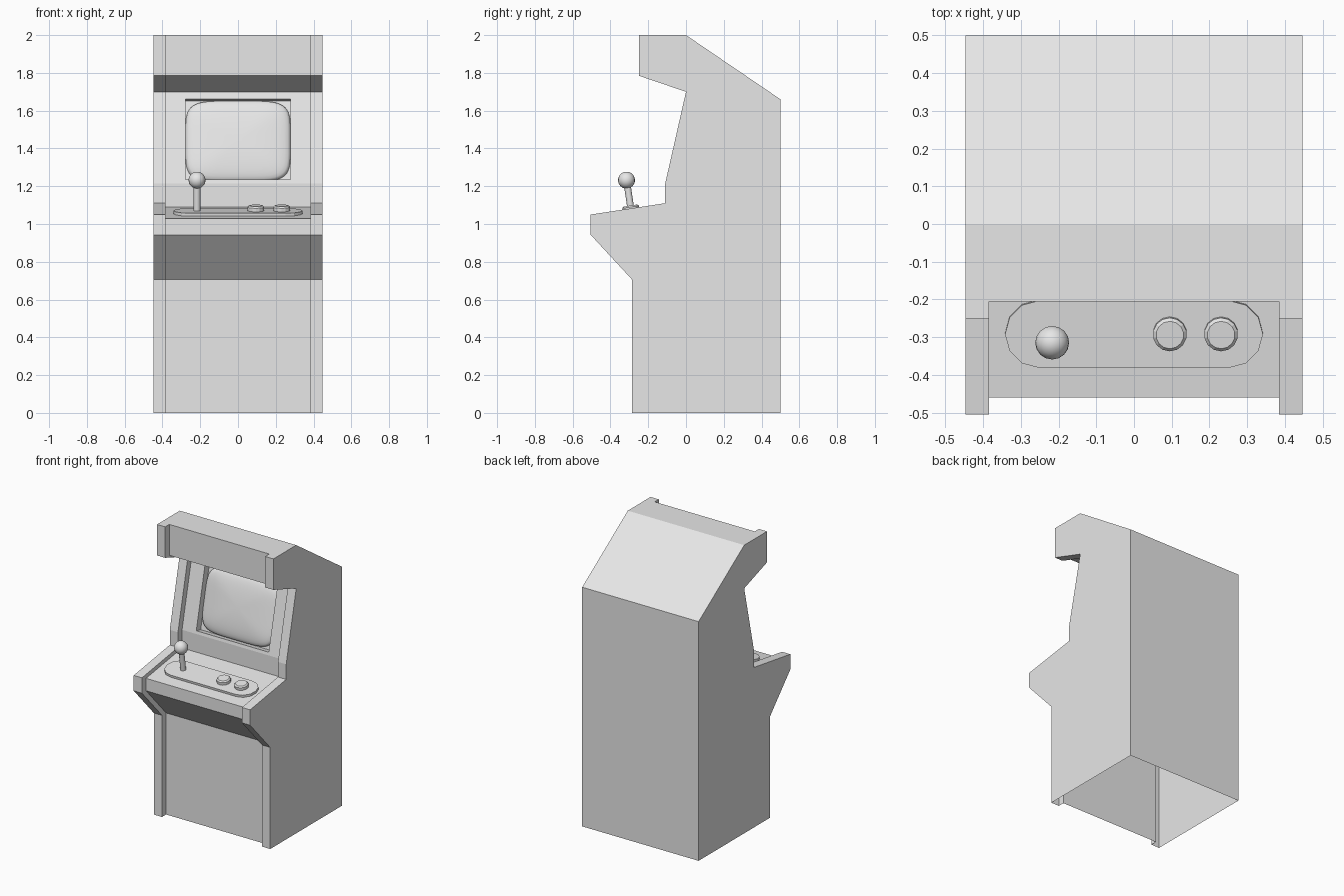
import bpy, bmesh, math
from mathutils import Matrix, Vector

cube = bpy.data.objects.get("Cube")
if cube:
    bpy.data.objects.remove(cube, do_unlink=True)

GREY = (0.8, 0.8, 0.8, 1)
mat = bpy.data.materials.new("light grey")
mat.use_nodes = True
mat.diffuse_color = GREY
mat.node_tree.nodes["Principled BSDF"].inputs["Base Color"].default_value = GREY


def finish(name, bm, matrix=None, smooth=None):
    bmesh.ops.recalc_face_normals(bm, faces=bm.faces)
    mesh = bpy.data.meshes.new(name)
    bm.to_mesh(mesh)
    bm.free()
    mesh.materials.append(mat)
    ob = bpy.data.objects.new(name, mesh)
    bpy.context.collection.objects.link(ob)
    if matrix:
        ob.matrix_world = matrix
    if smooth:
        bpy.ops.object.select_all(action='DESELECT')
        ob.select_set(True)
        bpy.context.view_layer.objects.active = ob
        bpy.ops.object.shade_smooth_by_angle(angle=math.radians(smooth))
    return ob


# Cabinet shell: open underneath, front recessed between the side rims
W, I, INSET = 0.447, 0.384, 0.045
rim = [(-.285, 0), (-.285, .705), (-.505, .943), (-.505, 1.05), (-.11, 1.11),
       (-.11, 1.215), (0, 1.70), (-.25, 1.785), (-.25, 2)]
rear = [(0, 2), (.5, 1.66), (.5, 0)]
inner = [(y + INSET, z) for y, z in rim]
for i in (3, 4):                                  # control deck sits lower
    inner[i] = (inner[i][0], inner[i][1] - .021)

bm = bmesh.new()


def column(x, pts):
    return [bm.verts.new((x, y, z)) for y, z in pts]


cols = [column(-W, rim), column(-I, rim), column(-I, inner),
        column(I, inner), column(I, rim), column(W, rim)]
backs = [column(-W, rear), column(W, rear)]
SCREEN_ROW = 5
for c, (a, b) in enumerate(zip(cols, cols[1:])):
    for r in range(len(rim) - 1):
        if not (c == 2 and r == SCREEN_ROW):
            bm.faces.new((a[r], b[r], b[r + 1], a[r + 1]))
bm.faces.new([c[-1] for c in cols] + [backs[1][0], backs[0][0]])
for r in range(2):
    bm.faces.new((backs[0][r], backs[1][r], backs[1][r + 1], backs[0][r + 1]))
for front, back in ((cols[0], backs[0]), (cols[5], backs[1])):
    bm.faces.new(front + back)

# Screen opening cut into the sloping panel
lo, hi = (Vector((0, *inner[k])) for k in (SCREEN_ROW, SCREEN_ROW + 1))
slope = (hi - lo).normalized()
inward = Vector((0, slope.z, -slope.y))
HX, Z0, Z1, DEPTH = .278, 1.235, 1.662, .05


def on_panel(x, z, depth=0):
    p = lo.lerp(hi, (z - lo.z) / (hi.z - lo.z)) + inward * depth
    return Vector((x, p.y, p.z))


corners = [(-HX, Z0), (HX, Z0), (HX, Z1), (-HX, Z1)]
s = SCREEN_ROW
loops = [[cols[2][s], cols[3][s], cols[3][s + 1], cols[2][s + 1]]]
for d in (0, DEPTH):
    loops.append([bm.verts.new(on_panel(x, z, d)) for x, z in corners])
for a, b in zip(loops, loops[1:]):
    for i in range(4):
        j = (i + 1) % 4
        bm.faces.new((a[i], a[j], b[j], b[i]))
bm.faces.new(loops[-1])
finish("cabinet", bm)

# Bulging tube screen with rounded corners
bm = bmesh.new()
RINGS, SEG, BULGE = 10, 48, .045
zc, hz = (Z0 + Z1) / 2, (Z1 - Z0) / 2


def soft(v):
    return math.copysign(abs(v) ** .4, v)


top = bm.verts.new(on_panel(0, zc, DEPTH - BULGE))
prev = None
for k in range(1, RINGS + 1):
    phi = k / RINGS * math.pi / 2
    rad, height = math.sin(phi), BULGE * max(math.cos(phi), 0) ** .7
    ring = []
    for i in range(SEG):
        t = 2 * math.pi * (i + .5) / SEG
        ring.append(bm.verts.new(on_panel(HX * rad * soft(math.cos(t)),
                                          zc + hz * rad * soft(math.sin(t)),
                                          DEPTH - height)))
    for i in range(SEG):
        j = (i + 1) % SEG
        if prev:
            bm.faces.new((prev[i], prev[j], ring[j], ring[i]))
        else:
            bm.faces.new((top, ring[i], ring[j]))
    prev = ring
finish("screen", bm, smooth=80)

# Controls share the tilted frame of the deck
a, b = Vector(inner[3]), Vector(inner[4])
tilt = math.atan2(b.y - a.y, b.x - a.x)
DECK_Y = -.29
deck_z = a.y + (DECK_Y - a.x) * math.tan(tilt)
deck = Matrix.Translation((0, DECK_Y, deck_z)) @ Matrix.Rotation(tilt, 4, 'X')


def cylinder(name, x, z0, z1, radius, sides, bevel=0, smooth=None):
    bm = bmesh.new()
    bmesh.ops.create_cone(bm, cap_ends=True, segments=sides, radius1=radius,
                          radius2=radius, depth=z1 - z0,
                          matrix=Matrix.Translation((x, .002, (z0 + z1) / 2)))
    if bevel:
        edges = [e for e in bm.edges if all(v.co.z > z1 - .001 for v in e.verts)]
        bmesh.ops.bevel(bm, geom=edges, offset=bevel, segments=1, affect='EDGES')
    finish(name, bm, deck, smooth)


# Control plate: long slab with rounded ends
bm = bmesh.new()
PLATE = .016
outline = []
for side in (1, -1):
    for i in range(7):
        t = math.pi * (i / 6 - .5)
        outline.append(bm.verts.new((side * (.252 + .09 * math.cos(t)),
                                     side * .09 * math.sin(t), 0)))
face = bm.faces.new(outline)
ext = bmesh.ops.extrude_face_region(bm, geom=[face])
bmesh.ops.translate(bm, vec=(0, 0, PLATE),
                    verts=[v for v in ext["geom"] if isinstance(v, bmesh.types.BMVert)])
finish("control_plate", bm, deck)

# Buttons and joystick
for label, x in (("right", .095), ("left", .231)):
    cylinder(label + "_button", x, PLATE - .005, .043, .045, 14, bevel=.008)
STICK_X = -.217
cylinder("joystick_shaft", STICK_X, PLATE - .005, .16, .018, 12, smooth=40)
bm = bmesh.new()
bmesh.ops.create_uvsphere(bm, u_segments=16, v_segments=10, radius=.045,
                          matrix=Matrix.Translation((STICK_X, .002, .179)))
finish("joystick_ball", bm, deck, smooth=60)
